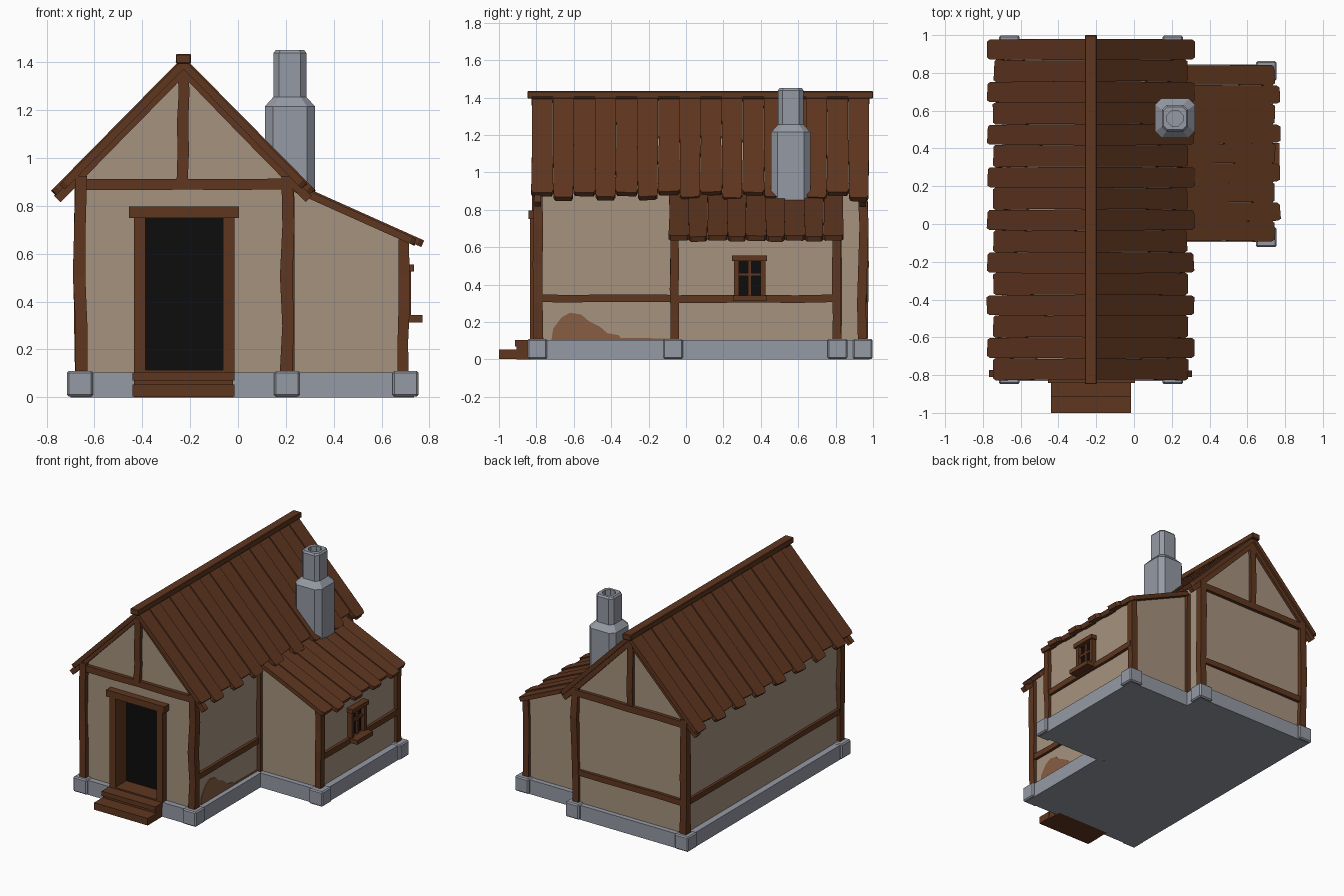
import bpy, bmesh, random
from mathutils import Vector

if "Cube" in bpy.data.objects:
    bpy.data.objects.remove(bpy.data.objects["Cube"])

random.seed(4)


def material(name, rgb):
    m = bpy.data.materials.new(name)
    m.diffuse_color = (*rgb, 1)
    m.use_nodes = True
    m.node_tree.nodes["Principled BSDF"].inputs["Base Color"].default_value = m.diffuse_color
    return m


WOOD = material("dark_wood", (0.115, 0.037, 0.014))
PLASTER = material("plaster", (0.38, 0.29, 0.21))
CLAY = material("bare_clay", (0.25, 0.11, 0.055))
STONE = material("stone", (0.30, 0.32, 0.37))
BLACK = material("darkness", (0.004, 0.004, 0.004))


def finish(name, bm, mat, bevel=0):
    bmesh.ops.recalc_face_normals(bm, faces=bm.faces)
    me = bpy.data.meshes.new(name)
    bm.to_mesh(me)
    bm.free()
    me.materials.append(mat)
    ob = bpy.data.objects.new(name, me)
    bpy.context.collection.objects.link(ob)
    if bevel:
        b = ob.modifiers.new("bevel", 'BEVEL')
        b.width, b.segments = bevel, 1
    return ob


def loft(bm, rings):
    """Skin closed rings of equal length and cap both ends."""
    vs = [[bm.verts.new(p) for p in r] for r in rings]
    n = len(vs[0])
    for a, b in zip(vs, vs[1:]):
        for i in range(n):
            j = (i + 1) % n
            bm.faces.new((a[i], a[j], b[j], b[i]))
    bm.faces.new(vs[0])
    bm.faces.new(vs[-1])


def prism(name, pts, vec, mat, bevel=0):
    bm = bmesh.new()
    loft(bm, [pts, [Vector(p) + Vector(vec) for p in pts]])
    return finish(name, bm, mat, bevel)


def box(name, x, y, z, mat=WOOD, bevel=0):
    pts = [(x[0], y[0], z[0]), (x[1], y[0], z[0]), (x[1], y[1], z[0]), (x[0], y[1], z[0])]
    return prism(name, pts, (0, 0, z[1] - z[0]), mat, bevel)


def timber(name, a, b, size=0.05, wobble=0.005, steps=4):
    """Hand-hewn beam from a to b with slightly uneven sections."""
    a, b = Vector(a), Vector(b)
    d = (b - a).normalized()
    u = Vector((0, 1, 0)) if abs(d.y) < 0.5 else Vector((1, 0, 0))
    v = d.cross(u)
    bm, rings = bmesh.new(), []
    for i in range(steps + 1):
        c = a.lerp(b, i / steps)
        c += (u * random.uniform(-1, 1) + v * random.uniform(-1, 1)) * wobble
        h = size / 2 + random.uniform(-0.3, 0.3) * wobble
        rings.append([c + u * h * s + v * h * t for s, t in ((-1, -1), (1, -1), (1, 1), (-1, 1))])
    loft(bm, rings)
    return finish(name, bm, WOOD)


def planks(name, top, eave, y0, y1, count, trim, thick=0.03):
    """Row of roof boards running from top to eave (x, z), alternately long and short."""
    p0, p1 = Vector((top[0], 0, top[1])), Vector((eave[0], 0, eave[1]))
    d = (p1 - p0).normalized()
    n = Vector((-d.z, 0, d.x))
    n *= 1 if n.z > 0 else -1
    length, w = (p1 - p0).length, (y1 - y0) / count
    bm = bmesh.new()
    for i in range(count):
        a, b = y0 + i * w, y0 + (i + 1) * w
        long = i % 2
        end = length - (0 if long else trim) + random.uniform(-0.008, 0)
        lift = n * (0 if long else -0.007)
        g = 0.004 if long else -0.003
        outline = [(0, a), (end * 0.5, a + random.uniform(-.002, .003)), (end - 0.02, a + g),
                   (end, a + g + 0.01), (end + random.uniform(-0.008, 0.004), b - g - 0.01),
                   (end - 0.02, b - g), (end * 0.5, b - random.uniform(-.002, .003)), (0, b)]
        ring = [p0 + d * s + Vector((0, y, 0)) + lift for s, y in outline]
        loft(bm, [ring, [p - n * thick for p in ring]])
    return finish(name, bm, WOOD)


# Stone footing (L-shaped) and corner blocks
prism("foundation", [(-.70, -.83, 0), (.245, -.83, 0), (.245, -.095, 0), (.735, -.095, 0),
                     (.735, .845, 0), (.245, .845, 0), (.245, .98, 0), (-.70, .98, 0)],
      (0, 0, .103), STONE)
corners = [(-.66, -.795), (.205, -.795), (-.66, .945), (.205, .945), (.70, -.07), (.70, .81)]
for x, y in corners:
    box("corner_block", (x - .054, x + .054), (y - .053, y + .053), (.003, .11), STONE, .008)

# Plaster walls, doorway cut into the front
house = prism("house_walls", [(-.655, -.79, .06), (.207, -.79, .06), (.207, -.79, .94),
                              (-.228, -.79, 1.39), (-.655, -.79, .945)], (0, 1.735, 0), PLASTER)
prism("lean_to_walls", [(.19, -.06, .06), (.69, -.06, .06), (.69, -.06, .66), (.19, -.06, .885)],
      (0, .87, 0), PLASTER)
cutter = box("door_cutter", (-.40, -.045), (-.9, -.69), (.09, .76), BLACK)
cutter.hide_render = True
cutter.hide_set(True)
cut = house.modifiers.new("doorway", 'BOOLEAN')
cut.operation, cut.object, cut.solver = 'DIFFERENCE', cutter, 'EXACT'

# Door frame and steps
box("door_darkness", (-.40, -.045), (-.71, -.69), (.1, .76), BLACK)
box("door_jamb", (-.435, -.387), (-.835, -.70), (.10, .755))
box("door_jamb", (-.062, -.014), (-.835, -.70), (.10, .755))
box("door_lintel", (-.455, .005), (-.842, -.70), (.75, .797))
box("door_threshold", (-.43, -.02), (-.835, -.70), (.095, .113))
box("upper_step_riser", (-.435, -.02), (-.905, -.80), (0, .07))
box("upper_step_tread", (-.44, -.015), (-.915, -.80), (.07, .103))
box("lower_step", (-.44, -.015), (-1.0, -.90), (.003, .053))

# Posts
for x, y in corners[:4]:
    timber("corner_post", (x, y, .09), (x, y, .925), .05, .007)
for x, y, z0, z1 in ((.692, -.06, .09, .66), (.692, .805, .09, .66),
                     (.212, -.06, -0.0, .88), (.212, .81, -0.0, .88)):
    timber("lean_to_post", (x, y, z0), (x, y, z1), .046, .004 if z0 else .002)

# Gable framing, front and back
for y in (-.792, .945):
    timber("gable_tie_beam", (-.66, y, .89), (.21, y, .89), .046, .002)
    timber("king_post", (-.23, y, .90), (-.228, y, 1.40), .046, .004)
    for x in (-.755, .295):
        timber("gable_rafter", (-.228, y, 1.365), (x, y, .828), .036, .001)

# Horizontal mid rails
timber("left_rail", (-.655, -.79, .325), (-.655, .945, .325), .04, .003)
timber("back_rail", (-.655, .945, .325), (.205, .945, .325), .04, .003)
timber("right_rail", (.207, -.79, .325), (.207, -.06, .325), .04, .003)
timber("lean_to_rail", (.69, -.06, .325), (.69, .81, .325), .04, .003)

# Exposed clay patch where plaster has fallen off
patch = [(-.72, .10), (-.71, .165), (-.665, .225), (-.62, .25), (-.56, .24), (-.52, .205),
         (-.46, .175), (-.42, .14), (-.36, .13), (-.35, .115), (-.08, .112), (-.08, .10)]
prism("clay_patch", [(.20, y, z) for y, z in patch], (.012, 0, 0), CLAY)

# Roofs
planks("roof_left", (-.222, 1.43), (-.782, .862), -.825, .98, 16, .042)
planks("roof_right", (-.234, 1.43), (.323, .866), -.825, .98, 16, .042)
planks("lean_to_roof", (.24, .896), (.778, .655), -.09, .84, 9, .03)
box("ridge_beam", (-.26, -.196), (-.848, 1.0), (1.395, 1.435), WOOD, .004)

# Lean-to window
box("window_darkness", (.68, .697), (.27, .41), (.33, .54), BLACK)
for y in (.27, .412):
    box("window_jamb", (.68, .722), (y - .014, y + .014), (.33, .535))
box("window_mullion", (.68, .712), (.332, .35), (.33, .54))
box("window_crossbar", (.68, .712), (.27, .41), (.445, .462))
box("window_head", (.68, .735), (.246, .434), (.525, .555))
box("window_sill", (.68, .77), (.25, .43), (.312, .343))

# Chimney: stacked chamfered squares with a flue
rings = []
for h, c, z in ((.105, .034, .78), (.105, .034, 1.215), (.069, .024, 1.255), (.069, .024, 1.438),
                (.060, .02, 1.45), (.042, .025, 1.45), (.042, .025, 1.36)):
    k = h - c
    rings.append([(.217 + x, .56 + y, z) for x, y in
                  ((h, -k), (h, k), (k, h), (-k, h), (-h, k), (-h, -k), (-k, -h), (k, -h))])
bm = bmesh.new()
loft(bm, rings)
finish("chimney", bm, STONE)
